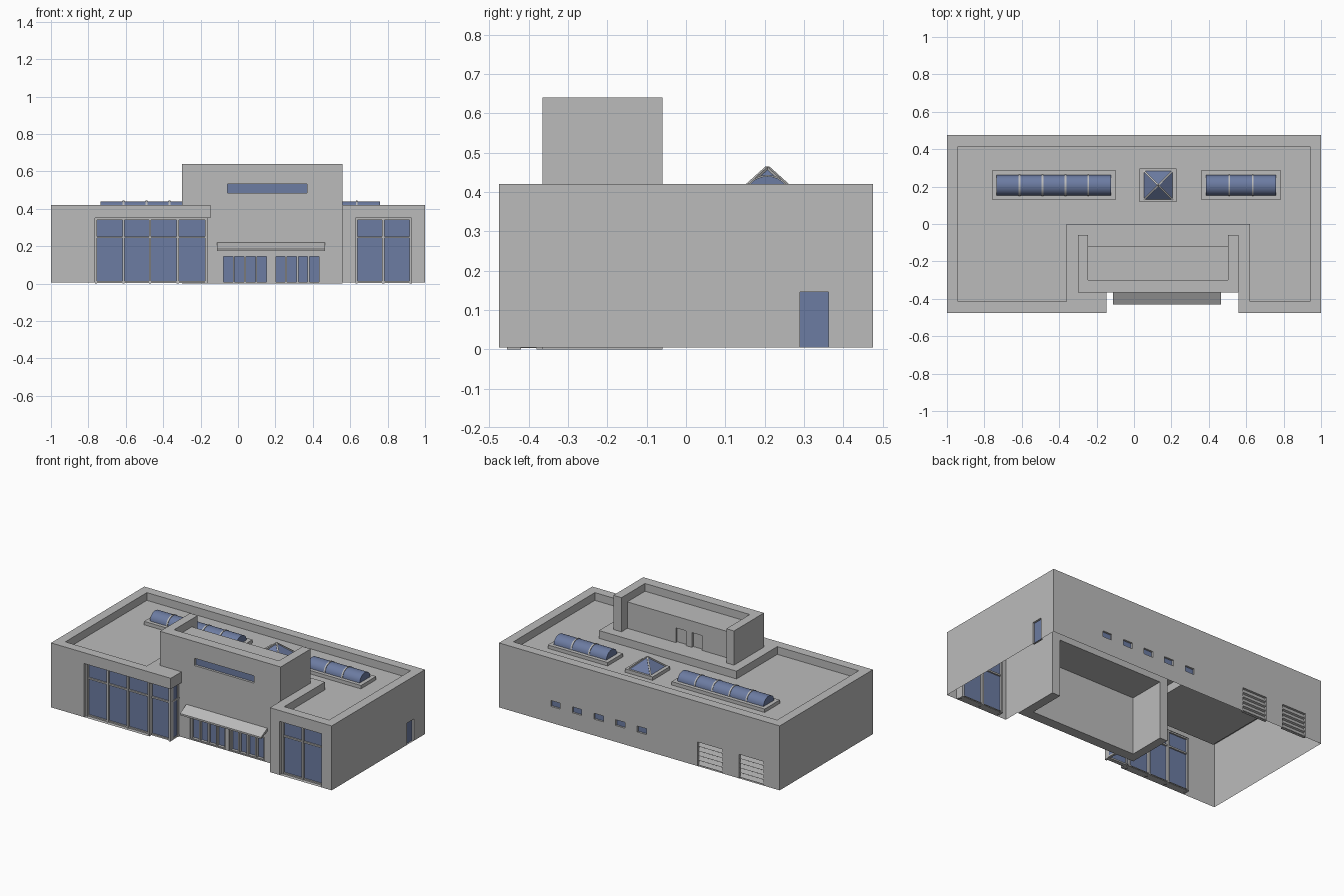
import bpy, bmesh, math
from mathutils import Vector, Matrix

old = bpy.data.objects.get("Cube")
if old:
    bpy.data.objects.remove(old, do_unlink=True)


def material(name, rgb):
    m = bpy.data.materials.new(name)
    m.use_nodes = True
    m.diffuse_color = (*rgb, 1)
    m.node_tree.nodes["Principled BSDF"].inputs["Base Color"].default_value = (*rgb, 1)
    return m


MATS = [material("pale_grey", (0.5, 0.5, 0.5)), material("blue_glass", (0.15, 0.2, 0.36))]
WALL, GLASS = 0, 1


def finish(name, bm, mat=None):
    if mat is not None:
        for f in bm.faces:
            f.material_index = mat
    mesh = bpy.data.meshes.new(name)
    bm.to_mesh(mesh)
    bm.free()
    for m in MATS:
        mesh.materials.append(m)
    ob = bpy.data.objects.new(name, mesh)
    bpy.context.collection.objects.link(ob)
    return ob


def prism_bm(pts, a, b, axis="z"):
    """Extrude a 2D outline from a to b along z (points x,y) or x (points y,z)."""
    bm = bmesh.new()
    place = (lambda p: (p[0], p[1], a)) if axis == "z" else (lambda p: (a, p[0], p[1]))
    base = bm.faces.new([bm.verts.new(place(p)) for p in pts])
    move = Vector((0, 0, b - a)) if axis == "z" else Vector((b - a, 0, 0))
    res = bmesh.ops.extrude_face_region(bm, geom=[base], use_keep_orig=True)
    bmesh.ops.translate(bm, vec=move, verts=[g for g in res["geom"] if isinstance(g, bmesh.types.BMVert)])
    bmesh.ops.recalc_face_normals(bm, faces=bm.faces)
    return bm


def box(name, x, y, z, mat=WALL):
    pts = [(x[0], y[0]), (x[1], y[0]), (x[1], y[1]), (x[0], y[1])]
    return finish(name, prism_bm(pts, z[0], z[1]), mat)


def bar(name, p, q, w):
    """Square bar between two points."""
    p, q = Vector(p), Vector(q)
    d = q - p
    bm = bmesh.new()
    m = Matrix.Translation((p + q) / 2) @ d.to_track_quat("Z", "Y").to_matrix().to_4x4()
    bmesh.ops.create_cube(bm, size=1, matrix=m @ Matrix.Diagonal((w, w, d.length, 1)))
    return finish(name, bm, WALL)


def recess(bm, axis, at, side, span, z, depth, mat=WALL, remove=False):
    """Cut a rectangle in the flat wall axis=at and sink it; side is the outward sign."""
    other = 1 - axis

    def on_wall():
        return [f for f in bm.faces if all(abs(v.co[axis] - at) < 1e-4 for v in f.verts)]

    for i, value in [(other, span[0]), (other, span[1]), (2, z[0]), (2, z[1])]:
        faces = on_wall()
        geom = set(faces)
        for f in faces:
            geom.update(f.edges)
            geom.update(f.verts)
        co, no = Vector(), Vector()
        co[i], no[i] = value, 1
        bmesh.ops.bisect_plane(bm, geom=list(geom), plane_co=co, plane_no=no, dist=1e-5)
    picked = []
    for f in on_wall():
        c = f.calc_center_median()
        if span[0] < c[other] < span[1] and z[0] < c.z < z[1]:
            picked.append(f)
    bmesh.ops.inset_region(bm, faces=picked, thickness=0, depth=0, use_boundary=True)
    move = Vector()
    move[axis] = -side * depth
    bmesh.ops.translate(bm, vec=move, verts=list({v for f in picked for v in f.verts}))
    for f in picked:
        f.material_index = mat
    if remove:
        bmesh.ops.delete(bm, geom=picked, context="FACES")


# Main shell: open underneath, with a parapet around a sunken roof
T, BASE, ROOF = 0.42, 0.005, 0.37
plan = [(-1, -.475), (-.3, -.475), (-.3, -.06), (.56, -.06), (.56, -.475), (1, -.475), (1, .475), (-1, .475)]
bm = prism_bm(plan, BASE, T)
bm.faces.ensure_lookup_table()
drop = []
for f in bm.faces:
    c = f.calc_center_median()
    if f.normal.z < -.5 or (abs(c.y + .06) < .01 and abs(f.normal.y) > .5) or (abs(c.x + .3) < .01 and abs(f.normal.x) > .5):
        drop.append(f)
top = next(f for f in bm.faces if f.normal.z > .5)
bmesh.ops.inset_region(bm, faces=[top], thickness=.06, depth=0, use_even_offset=True, use_boundary=True)
res = bmesh.ops.inset_region(bm, faces=[top], thickness=0, depth=0)
bmesh.ops.translate(bm, vec=(0, 0, ROOF - T), verts=top.verts[:])
bmesh.ops.delete(bm, geom=drop, context="FACES")

# Front openings, side door, rear windows and loading doors
recess(bm, 1, -.475, -1, (-.765, -.3), (BASE, .35), .055, remove=True)
recess(bm, 1, -.475, -1, (.628, .928), (BASE, .35), .055, remove=True)
recess(bm, 0, 1, 1, (.29, .362), (BASE, .145), .012, GLASS)
for i in range(5):
    x = .565 - i * .154
    recess(bm, 1, .475, 1, (x, x + .066), (.11, .148), .012, GLASS)
loading = [(-.594, -.416), (-.886, -.712)]
for span in loading:
    recess(bm, 1, .475, 1, span, (BASE, .16), .015)
finish("main_shell", bm)
for n, (a, b) in enumerate(loading):
    for i in range(5):
        z = .008 + i * .03
        slat = [(.46, z), (.472, z + .004), (.462, z + .028), (.46, z + .028)]
        finish(f"loading_door_{n}_slat_{i}", prism_bm(slat, a + .004, b - .004, "x"), WALL)

# Overhanging corner above the wrapped window
box("corner_lintel", (-.3, -.147), (-.475, -.36), (.35, T))


# Shop windows: glass plates and mullions
def shop_window(name, xs):
    a, b = xs[0], xs[-1]
    box(name + "_glass", (a, b), (-.441, -.435), (.006, .35), GLASS)
    for i, x in enumerate(xs):
        box(f"{name}_mullion_{i}", (x - .006, x + .006), (-.455, -.42), (0, .35))
    for part, z in [("sill", .008), ("transom", .248), ("head", .346)]:
        box(f"{name}_{part}", (a, b), (-.45, -.425), (z - .005, z + .005))


shop_window("left_shop_window", [-.759, -.612, -.47, -.322, -.17])
shop_window("right_shop_window", [.633, .777, .923])
box("return_glass", (-.173, -.167), (-.438, -.365), (.006, .35), GLASS)
for part, z in [("sill", .008), ("transom", .248), ("head", .346)]:
    box("return_" + part, (-.178, -.163), (-.438, -.365), (z - .005, z + .005))
box("return_post", (-.178, -.164), (-.38, -.365), (0, .35))

# Entrance tower: U-shaped wall with glazed doors and a high window
F = -.365
u_plan = [(-.3, F), (.56, F), (.56, -.06), (.502, -.06), (.502, -.3), (-.245, -.3), (-.245, -.06), (-.3, -.06)]
bm = prism_bm(u_plan, 0, .64)
recess(bm, 1, F, -1, (-.055, .37), (.485, .532), .015, GLASS)
groups = [(-.088, .163), (.192, .443)]
for g in groups:
    recess(bm, 1, F, -1, g, (.003, .155), .025, GLASS)
finish("entrance_tower", bm)
for n, (a, b) in enumerate(groups):
    step = (b - a - .01) / 4
    for i in range(5):
        x = a + i * step
        box(f"entrance_{n}_post_{i}", (x, x + .01), (-.358, -.34), (.003, .155))
    box(f"entrance_{n}_head", (a, b), (-.358, -.34), (.145, .155))
    box(f"entrance_{n}_sill", (a, b), (-.358, -.34), (.003, .008))

# Tower core with two roof doors, and the ledge behind it
core = [(-.245, -.3), (.502, -.3), (.502, -.12), (-.245, -.12)]
bm = prism_bm(core, .4, .59)
for x in (-.03, .085):
    recess(bm, 1, -.12, 1, (x, x + .072), (T, .515), .015)
finish("tower_core", bm)
box("tower_ledge", (-.245, .502), (-.3, -.06), (ROOF, T))

# Sloping entrance canopy
canopy = [(F, .22), (-.43, .186), (-.43, .175), (F, .2)]
finish("entrance_canopy", prism_bm(canopy, -.112, .465, "x"), WALL)


# Barrel skylights with ribs
def arc(ry, rz, n=14):
    return [(.207 + ry * math.cos(math.pi * i / n), .392 + rz * math.sin(math.pi * i / n)) for i in range(n + 1)]


def barrel(name, a, b, bays):
    box(name + "_curb", (a - .025, b + .025), (.13, .285), (ROOF, .392))
    parts = [finish(name + "_glass", prism_bm(arc(.054, .048), a, b, "x"), GLASS)]
    for i in range(1, bays):
        x = a + (b - a) * i / bays
        parts.append(finish(f"{name}_rib_{i}", prism_bm(arc(.057, .051), x - .005, x + .005, "x"), WALL))
    for ob in parts:
        bpy.ops.object.select_all(action="DESELECT")
        ob.select_set(True)
        bpy.context.view_layer.objects.active = ob
        bpy.ops.object.shade_smooth_by_angle(angle=math.radians(40))


barrel("long_skylight", -.735, -.122, 5)
barrel("short_skylight", .384, .76, 3)

# Pyramid skylight
box("pyramid_curb", (.03, .228), (.118, .297), (ROOF, .392))
cx, cy, r = .13, .207, .077
bm = bmesh.new()
apex = bm.verts.new((cx, cy, .462))
ring = [bm.verts.new((cx + sx * r, cy + sy * r, .392)) for sx, sy in [(-1, -1), (1, -1), (1, 1), (-1, 1)]]
for i in range(4):
    bm.faces.new((ring[i], ring[(i + 1) % 4], apex))
finish("pyramid_glass", bm, GLASS)
for i, (sx, sy) in enumerate([(-1, -1), (1, -1), (1, 1), (-1, 1)]):
    bar(f"pyramid_rib_{i}", (cx + sx * r, cy + sy * r, .392), (cx, cy, .461), .009)
